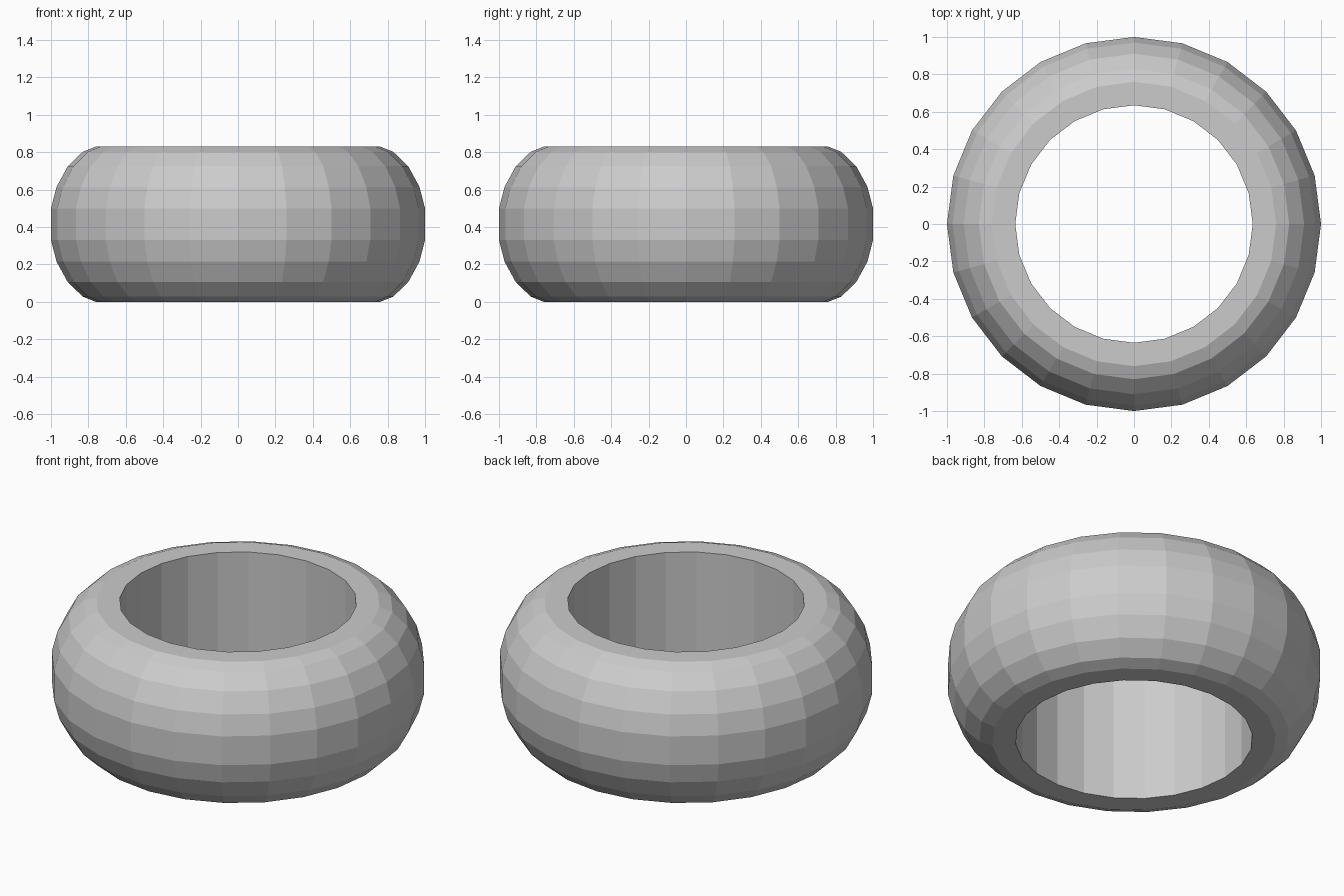
import bpy, bmesh, math

if "Cube" in bpy.data.objects:
    bpy.data.objects.remove(bpy.data.objects["Cube"])

SEGMENTS = 24
MID = 0.415

# Half profile (radius, height above the middle), mirrored to close the section
half = [(1.0, 0.085), (0.97, 0.2), (0.91, 0.31), (0.83, 0.387), (0.76, 0.415), (0.635, 0.415)]
profile = [(r, MID + h) for r, h in half] + [(r, MID - h) for r, h in reversed(half)]

# Ring body: sweep the closed section around z
bm = bmesh.new()
rings = []
for i in range(SEGMENTS):
    a = 2 * math.pi * i / SEGMENTS
    rings.append([bm.verts.new((r * math.cos(a), r * math.sin(a), z)) for r, z in profile])
n = len(profile)
for i in range(SEGMENTS):
    p, q = rings[i], rings[(i + 1) % SEGMENTS]
    for j in range(n):
        k = (j + 1) % n
        bm.faces.new((p[j], q[j], q[k], p[k]))
bmesh.ops.recalc_face_normals(bm, faces=bm.faces)

mesh = bpy.data.meshes.new("ring")
bm.to_mesh(mesh)
bm.free()
ring = bpy.data.objects.new("ring", mesh)
bpy.context.collection.objects.link(ring)
